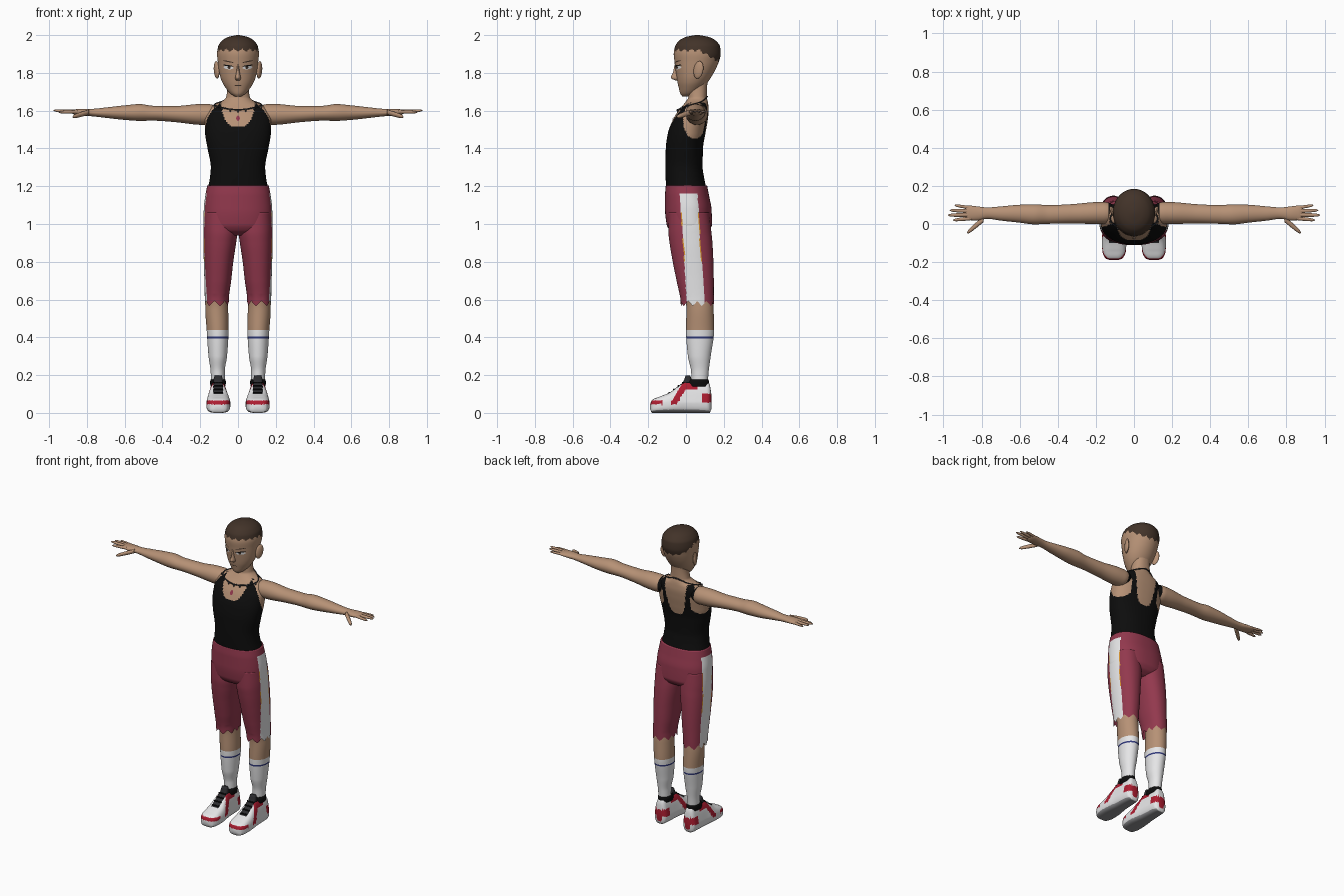
import bpy, bmesh, math
from mathutils import Vector, Matrix
from mathutils.bvhtree import BVHTree

if "Cube" in bpy.data.objects:
    bpy.data.objects.remove(bpy.data.objects["Cube"])

# ---- colours
COLOURS = {
    "skin": (.47, .285, .18), "hair_brown": (.055, .033, .022),
    "black": (.004, .004, .004), "charcoal": (.025, .025, .028),
    "maroon": (.29, .04, .075), "white": (.82, .82, .83),
    "red": (.42, .012, .03), "sole_grey": (.27, .27, .28),
    "navy": (.03, .04, .2), "orange": (.7, .3, .03),
}
MATS = {}
for key, rgb in COLOURS.items():
    m = bpy.data.materials.new(key)
    m.use_nodes = True
    m.diffuse_color = (*rgb, 1)
    m.node_tree.nodes["Principled BSDF"].inputs["Base Color"].default_value = (*rgb, 1)
    MATS[key] = m

SIDES = (("left_", 1), ("right_", -1))


def finish(name, bm, paint, s=1, recalc=True):
    """Mirror if needed, colour each face by name or rule, and link the object."""
    if recalc:
        bmesh.ops.recalc_face_normals(bm, faces=bm.faces)
    slots = []
    for f in bm.faces:
        f.normal_update()
        key = paint if isinstance(paint, str) else paint(f.calc_center_median(), f.normal)
        if key not in slots:
            slots.append(key)
        f.material_index = slots.index(key)
        f.smooth = True
    if s < 0:
        for v in bm.verts:
            v.co.x *= -1
        bmesh.ops.reverse_faces(bm, faces=bm.faces)
    mesh = bpy.data.meshes.new(name)
    bm.to_mesh(mesh)
    bm.free()
    for key in slots:
        mesh.materials.append(MATS[key])
    obj = bpy.data.objects.new(name, mesh)
    bpy.context.collection.objects.link(obj)
    return obj


def curve_at(keys, t, k):
    """Smooth interpolation of column k that never overshoots its keys."""
    d = [(b[k] - a[k]) / (b[0] - a[0]) for a, b in zip(keys, keys[1:])]

    def slope(i):
        if i == 0 or i == len(d):
            return d[min(i, len(d) - 1)]
        p, q = d[i - 1], d[i]
        return 2 * p * q / (p + q) if p * q > 0 else 0
    i = next((j for j in range(len(d)) if t <= keys[j + 1][0]), len(d) - 1)
    h = keys[i + 1][0] - keys[i][0]
    u = (t - keys[i][0]) / h
    w = u * u * (3 - 2 * u)
    return (keys[i][k] * (1 - w) + keys[i + 1][k] * w
            + h * u * (1 - u) * ((1 - u) * slope(i) - u * slope(i + 1)))


def loft(name, axis, keys, paint, s=1, rows=40, seg=48, power=2, warp=None, caps=(True, True)):
    """Keys are (position on axis, min, max, min, max) in the two other axes."""
    bm = bmesh.new()
    rings = []
    for r in range(rows + 1):
        t = keys[0][0] + (keys[-1][0] - keys[0][0]) * r / rows
        u0, u1, v0, v1 = (curve_at(keys, t, k) for k in range(1, 5))
        ring = []
        for j in range(seg):
            a = math.tau * (j + .5) / seg
            cu, cv = (math.copysign(abs(q) ** (2 / power), q) for q in (math.cos(a), math.sin(a)))
            co = [(u0 + u1 + (u1 - u0) * cu) / 2, (v0 + v1 + (v1 - v0) * cv) / 2]
            co.insert("xyz".index(axis), t)
            co = Vector(co)
            if warp:
                warp(co)
            ring.append(bm.verts.new(co))
        rings.append(ring)
    for a, b in zip(rings, rings[1:]):
        for j in range(seg):
            k = (j + 1) % seg
            bm.faces.new((a[j], a[k], b[k], b[j]))
    for on, ring in zip(caps, (rings[0], rings[-1])):
        if on:
            bm.faces.new(ring)
    return finish(name, bm, paint, s)


def zig(a):
    return abs((a % 1) * 2 - 1)


def tree_of(obj):
    return BVHTree.FromPolygons([v.co for v in obj.data.vertices],
                                [tuple(p.vertices) for p in obj.data.polygons])


def decal(name, tree, cx, cz, w, h, slant, mat, s=1, lift=.002, cols=10):
    """Thin lens-shaped patch laid on the front of a surface."""
    bm = bmesh.new()
    pairs = []
    for i in range(cols + 1):
        u = i / cols * 2 - 1
        half = h * max(.08, math.sqrt(1 - u * u))
        pair = []
        for sign in (-1, 1):
            x, z = cx + u * w, cz + slant * u + sign * half
            hit = tree.ray_cast(Vector((x, -1, z)), Vector((0, 1, 0)))[0]
            pair.append(bm.verts.new((x, hit.y - lift, z)))
        pairs.append(pair)
    for a, b in zip(pairs, pairs[1:]):
        bm.faces.new((a[0], b[0], b[1], a[1]))
    finish(name, bm, mat, s, recalc=False)


# ---- torso, neck and tank top
def torso_paint(c, n):
    x = abs(c.x)
    if c.y < .045:
        scoop = c.z > 1.517 + .11 * (x / .09) ** 4
    else:
        scoop = c.z > 1.43 + .2 * (x / .08) ** 4
    armhole = x > .1 and ((c.y - .045) / .06) ** 2 + ((c.z - 1.55) / .1) ** 2 < 1
    return "skin" if scoop or armhole or c.z > 1.645 else "black"


torso = loft("torso", "z", [
    (1.19, -.159, .159, -.105, .107), (1.25, -.148, .148, -.108, .095),
    (1.3, -.144, .144, -.109, .088), (1.4, -.161, .161, -.107, .09),
    (1.48, -.174, .174, -.096, .103), (1.55, -.176, .176, -.07, .115),
    (1.6, -.16, .16, -.04, .12), (1.63, -.13, .13, -.015, .118),
    (1.65, -.085, .085, 0, .115), (1.67, -.063, .063, .012, .11),
    (1.73, -.056, .056, .012, .112), (1.79, -.056, .056, .015, .12),
], torso_paint, rows=110, seg=128, power=2.25)


# ---- head with cropped hair
def head_paint(c, n):
    line = 1.912 - .06 * min(1, max(0, (c.y - .07) / .1))
    a = math.atan2(c.x, c.y - .06) / math.tau
    return "hair_brown" if c.z > line + .016 * zig(a * 17) else "skin"


head = loft("head", "z", [
    (1.676, -.018, .018, -.02, .025), (1.69, -.04, .04, -.03, .06),
    (1.72, -.065, .065, -.038, .09), (1.75, -.083, .083, -.045, .115),
    (1.78, -.094, .094, -.05, .135), (1.82, -.102, .102, -.056, .157),
    (1.86, -.107, .107, -.061, .174), (1.9, -.111, .111, -.065, .184),
    (1.94, -.105, .105, -.058, .18), (1.97, -.085, .085, -.037, .158),
    (1.99, -.052, .052, -.002, .122), (2, -.008, .008, .05, .07),
], head_paint, rows=90, seg=112)
loft("nose", "z", [
    (1.76, -.011, .011, -.055, -.02), (1.773, -.015, .015, -.081, -.02),
    (1.8, -.01, .01, -.07, -.02), (1.845, -.007, .007, -.06, -.02),
], "skin", rows=14, seg=20)

face = tree_of(head)
decal("mouth", face, 0, 1.733, .022, .0025, 0, "hair_brown")
for side, s in SIDES:
    decal(side + "eye_white", face, .05, 1.828, .026, .009, .002, "white", s)
    decal(side + "iris", face, .047, 1.829, .008, .008, 0, "hair_brown", s, .003)
    decal(side + "upper_lash", face, .051, 1.838, .03, .0035, .004, "black", s, .004)
    decal(side + "eyebrow", face, .052, 1.86, .03, .003, .006, "hair_brown", s)
    bm = bmesh.new()
    bmesh.ops.create_uvsphere(bm, u_segments=24, v_segments=16, radius=1)
    bm.transform(Matrix.Translation((.113, .066, 1.816)) @ Matrix.Rotation(-.4, 4, "Z")
                 @ Matrix.Rotation(-.2, 4, "X") @ Matrix.Diagonal((.012, .027, .047, 1)))
    finish(side + "ear", bm, "skin", s)

# ---- necklace: cord and spikes following the neck
body = tree_of(torso)
bm = bmesh.new()
COUNT = 48
cord = []
for i in range(COUNT):
    a = math.tau * i / COUNT
    out = Vector((math.sin(a), -math.cos(a), 0))
    start = Vector((0, .06, 1.64 + .035 * -math.cos(a)))
    p = body.ray_cast(start, out)[0] + out * .003
    cord.append([bm.verts.new(p + out * .004 * math.cos(b) + Vector((0, 0, .004 * math.sin(b))))
                 for b in (k * math.tau / 6 for k in range(6))])
    if i % 3 == 0 and math.cos(a) > .2:
        bmesh.ops.create_cone(bm, segments=6, radius1=.008, radius2=0, depth=.028, cap_ends=True,
                              matrix=Matrix.Translation(p - Vector((0, 0, .012)) + out * .004)
                              @ Matrix.Rotation(math.pi, 4, "X"))
for i in range(COUNT):
    a, b = cord[i], cord[(i + 1) % COUNT]
    for k in range(6):
        bm.faces.new((a[k], a[k - 1], b[k - 1], b[k]))
finish("necklace", bm, "charcoal")
decal("pendant", body, 0, 1.56, .01, .014, 0, "maroon", lift=.004)


# ---- shorts, with side stripes
def shorts_paint(c, n):
    off = abs(c.y - (.014 + (1.16 - c.z) * .065))
    if abs(c.x) < .11 or c.z > 1.16 or off > .047:
        return "maroon"
    return "orange" if off > .042 and .8 < c.z < 1.06 else "white"


loft("shorts_hips", "z", [
    (.94, -.11, .11, -.045, .085), (.965, -.168, .168, -.085, .122),
    (1, -.183, .183, -.103, .138), (1.08, -.181, .181, -.111, .135),
    (1.15, -.173, .173, -.111, .122), (1.203, -.163, .163, -.107, .112),
], shorts_paint, rows=56, seg=144, power=2.3)


def hem(co):
    fade = max(0, (.63 - co.z) / .065)
    co.z += .028 * fade * zig(math.atan2(co.y - .06, co.x - .11) / math.tau * 9)


def leg_paint(c, n):
    if abs(c.z - .399) < .0045:
        return "navy"
    return "skin" if c.z > .44 else "white"


def taper(co):
    co.x = .105 + (co.x - .105) * (1 - .36 * min(1, max(0, (co.z - .055) / .11)))


def shoe_paint(c, n):
    if n.z < -.5:
        return "sole_grey"
    mid = abs(c.x - .105)
    if -.1 < c.y < 0 and mid < .026 and n.z > .3:
        return "charcoal"
    if c.z > .158 and c.y > 0:
        return "black"
    toe = c.y < -.125 and .045 < c.z < .066
    flash = abs(c.y + .035 - (c.z - .1) * .6) < .018 and c.z > .045
    heel = c.y > .085 and .055 < c.z < .1
    ankle = -.01 < c.y < .06 and .125 < c.z
    return "red" if toe or flash or heel or ankle else "white"


for side, s in SIDES:
    loft(side + "shorts_leg", "z", [
        (.565, .048, .176, -.028, .147), (.6, .048, .176, -.03, .147),
        (.7, .036, .178, -.05, .147), (.8, .025, .181, -.07, .145),
        (.9, .01, .183, -.087, .14), (.96, .003, .183, -.093, .134),
        (1.06, .006, .178, -.092, .122),
    ], shorts_paint, s, rows=84, seg=112, power=2.2, warp=hem, caps=(False, True))

    # ---- lower leg with sock
    loft(side + "lower_leg", "z", [
        (.15, .07, .142, .03, .115), (.22, .07, .145, .027, .12),
        (.3, .058, .156, .01, .131), (.44, .05, .166, 0, .149),
        (.55, .052, .173, .002, .146), (.65, .055, .17, -.01, .138),
    ], leg_paint, s, rows=100, seg=48)

    # ---- shoe, collar, tongue and laces
    loft(side + "shoe", "y", [
        (-.19, .085, .125, .02, .045), (-.18, .06, .15, 0, .068),
        (-.14, .042, .166, 0, .086), (-.09, .04, .168, 0, .106),
        (-.04, .045, .166, 0, .142), (0, .05, .162, 0, .168),
        (.06, .055, .158, 0, .166), (.11, .06, .153, 0, .165),
        (.125, .068, .145, 0, .152), (.134, .085, .125, .02, .1),
    ], shoe_paint, s, rows=80, seg=96, power=3.4, warp=taper)
    loft(side + "shoe_collar", "z", [
        (.14, .066, .146, .005, .124), (.165, .064, .148, .01, .122),
        (.177, .068, .144, .015, .119),
    ], "black", s, rows=8)
    loft(side + "shoe_tongue", "z", [
        (.13, .08, .13, -.042, .03), (.17, .08, .13, -.012, .03),
        (.198, .086, .124, -.002, .022),
    ], "charcoal", s, rows=8, seg=24, power=3)
    for i in range(4):
        y, z = -.088 + .024 * i, .107 + .018 * i
        loft(side + "lace_%d" % (i + 1), "x",
             [(.08, y - .005, y + .005, z - .005, z + .004),
              (.13, y - .005, y + .005, z - .005, z + .004)],
             "black", s, rows=2, seg=8)

    # ---- arm and palm
    loft(side + "arm", "x", [
        (.1, .015, .1, 1.545, 1.622), (.16, 0, .116, 1.524, 1.635),
        (.2, 0, .115, 1.525, 1.635), (.33, .003, .104, 1.539, 1.625),
        (.45, .001, .099, 1.547, 1.626), (.52, -.002, .103, 1.546, 1.635),
        (.6, .007, .101, 1.551, 1.628), (.7, .018, .092, 1.562, 1.617),
        (.77, .027, .087, 1.57, 1.61), (.82, .019, .092, 1.574, 1.61),
        (.87, .02, .097, 1.581, 1.606), (.888, .03, .088, 1.589, 1.6),
    ], lambda c, n: "black" if c.x < .138 else "skin", s, rows=90, seg=48)

    # ---- fingers and thumb: base and tip points
    for finger, base, tip, r in (
            ("index", (.85, .031, 1.594), (.95, .02, 1.592), .0105),
            ("middle", (.85, .049, 1.595), (.977, .046, 1.601), .011),
            ("ring", (.85, .067, 1.595), (.967, .072, 1.6), .0105),
            ("little", (.85, .084, 1.594), (.942, .098, 1.596), .009),
            ("thumb", (.79, .025, 1.592), (.876, -.046, 1.567), .016)):
        keys = []
        for u, k in ((0, 1), (.5, .95), (.85, .72), (.96, .45), (1, .1)):
            x, y, z = Vector(base).lerp(Vector(tip), u)
            keys.append((x, y - r * k, y + r * k, z - r * k * .85, z + r * k * .85))
        loft(side + finger + "_finger", "x", keys, "skin", s, rows=20, seg=14)
